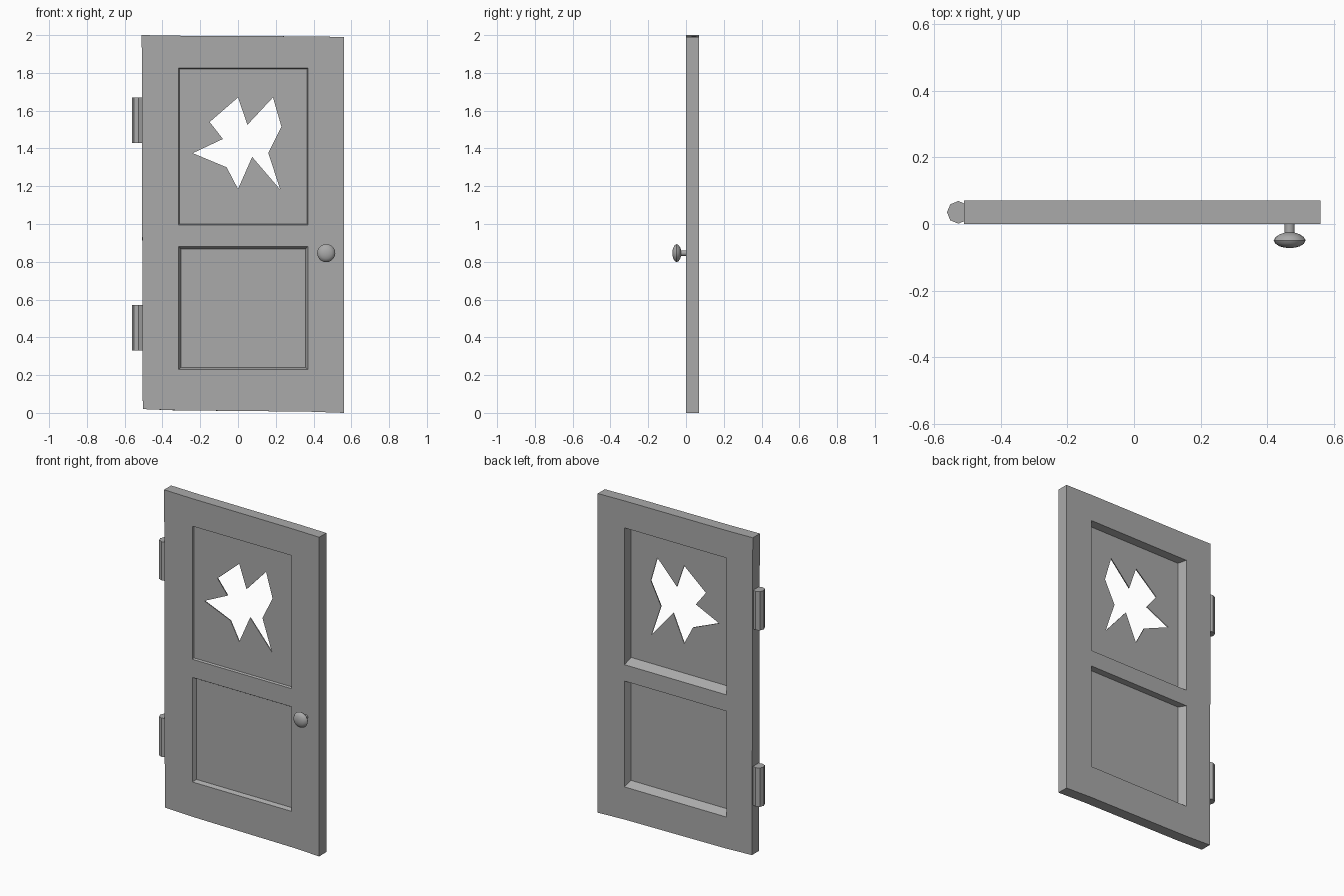
import bpy, bmesh, math

cube = bpy.data.objects.get("Cube")
if cube:
    bpy.data.objects.remove(cube, do_unlink=True)

grey = bpy.data.materials.new("plain grey")
grey.use_nodes = True
color = (0.4, 0.4, 0.4, 1)
grey.diffuse_color = color
grey.node_tree.nodes["Principled BSDF"].inputs["Base Color"].default_value = color

THICK = 0.07


def add_mesh(name, bm):
    bmesh.ops.recalc_face_normals(bm, faces=bm.faces)
    mesh = bpy.data.meshes.new(name)
    bm.to_mesh(mesh)
    bm.free()
    mesh.materials.append(grey)
    obj = bpy.data.objects.new(name, mesh)
    bpy.context.collection.objects.link(obj)
    return obj


def activate(obj):
    bpy.ops.object.select_all(action='DESELECT')
    obj.select_set(True)
    bpy.context.view_layer.objects.active = obj


# Slightly crooked door outline: top and bottom edges tilt
def corner_x(i, j, xs):
    return xs[i] + (0.006 * (1 - j / 5) if i == 0 else 0)


def corner_z(i, j, zs):
    tilt = {0: 0.02, 5: 0.01}.get(j, 0)
    return zs[j] + tilt * (1 - i / 3)


def face_grid(bm, y, xs, zs):
    return [[bm.verts.new((corner_x(i, j, xs), y, corner_z(i, j, zs)))
             for j in range(6)] for i in range(4)]


OPENINGS = (1, 3)
bm = bmesh.new()
front = face_grid(bm, 0, (-0.51, -0.315, 0.37, 0.56), (0, 0.23, 0.882, 0.995, 1.825, 1.99))
back = face_grid(bm, THICK, (-0.51, -0.33, 0.375, 0.56), (0, 0.21, 0.87, 0.972, 1.825, 1.99))

# Stiles and rails on both faces
for grid in (front, back):
    for i in range(3):
        for j in range(5):
            if not (i == 1 and j in OPENINGS):
                bm.faces.new((grid[i][j], grid[i + 1][j], grid[i + 1][j + 1], grid[i][j + 1]))

# Outer edges of the door
for i in range(3):
    for j in (0, 5):
        bm.faces.new((front[i][j], front[i + 1][j], back[i + 1][j], back[i][j]))
for j in range(5):
    for i in (0, 3):
        bm.faces.new((front[i][j], front[i][j + 1], back[i][j + 1], back[i][j]))

# Sloped mouldings running from each face down to the panels
panel_rects = {1: (-0.303, 0.358, 0.24, 0.868, 0.024, 0.030),
               3: (-0.311, 0.366, 1.0, 1.821, 0.012, 0.018)}
for j, (x0, x1, z0, z1, yf, yb) in panel_rects.items():
    for grid, y in ((front, yf), (back, yb)):
        outer = [grid[1][j], grid[2][j], grid[2][j + 1], grid[1][j + 1]]
        inner = [bm.verts.new((x, y, z)) for x, z in ((x0, z0), (x1, z0), (x1, z1), (x0, z1))]
        for k in range(4):
            n = (k + 1) % 4
            bm.faces.new((outer[k], outer[n], inner[n], inner[k]))
add_mesh("door_frame", bm)


# Thin panels, the upper one with a jagged broken hole
def panel(name, rect, hole=None):
    x0, x1, z0, z1, yf, yb = rect
    curve = bpy.data.curves.new(name, 'CURVE')
    curve.dimensions = '2D'
    curve.fill_mode = 'BOTH'
    curve.extrude = (yb - yf) / 2
    loops = [[(x0, z0), (x1, z0), (x1, z1), (x0, z1)]]
    if hole:
        loops.append(hole)
    for loop in loops:
        spline = curve.splines.new('POLY')
        spline.points.add(len(loop) - 1)
        for p, (x, z) in zip(spline.points, loop):
            p.co = (x, z, 0, 1)
        spline.use_cyclic_u = True
    curve.materials.append(grey)
    obj = bpy.data.objects.new(name, curve)
    obj.location.y = (yf + yb) / 2
    obj.rotation_euler.x = math.pi / 2
    bpy.context.collection.objects.link(obj)
    activate(obj)
    bpy.ops.object.convert(target='MESH')


broken_hole = [(0, 1.67), (0.05, 1.525), (0.185, 1.67), (0.23, 1.515),
               (0.16, 1.375), (0.225, 1.18), (0.075, 1.355), (0, 1.185),
               (-0.06, 1.3), (-0.24, 1.375), (-0.08, 1.45), (-0.15, 1.54)]
panel("lower_panel", panel_rects[1])
panel("upper_panel", panel_rects[3], broken_hole)

# Octagonal hinge barrels
for name, z in (("lower_hinge", 0.45), ("upper_hinge", 1.55)):
    bm = bmesh.new()
    bmesh.ops.create_cone(bm, cap_ends=True, segments=8, radius1=0.034, radius2=0.034, depth=0.242)
    add_mesh(name, bm).location = (-0.527, THICK / 2, z)

# Turned knob with its stem: radius and distance out from the door
profile = [(0.015, -0.005), (0.015, 0.026), (0.03, 0.031), (0.042, 0.039), (0.048, 0.049),
           (0.043, 0.059), (0.03, 0.067), (0.015, 0.071), (0, 0.072)]
bm = bmesh.new()
verts = [bm.verts.new((r, 0, h)) for r, h in profile]
edges = [bm.edges.new(pair) for pair in zip(verts, verts[1:])]
bmesh.ops.spin(bm, geom=verts + edges, cent=(0, 0, 0), axis=(0, 0, 1),
               angle=math.tau, steps=20, use_duplicate=False)
bmesh.ops.remove_doubles(bm, verts=bm.verts, dist=0.0005)
knob = add_mesh("door_knob", bm)
knob.location = (0.467, 0, 0.846)
knob.rotation_euler.x = math.pi / 2
activate(knob)
bpy.ops.object.shade_smooth_by_angle(angle=math.radians(40))
